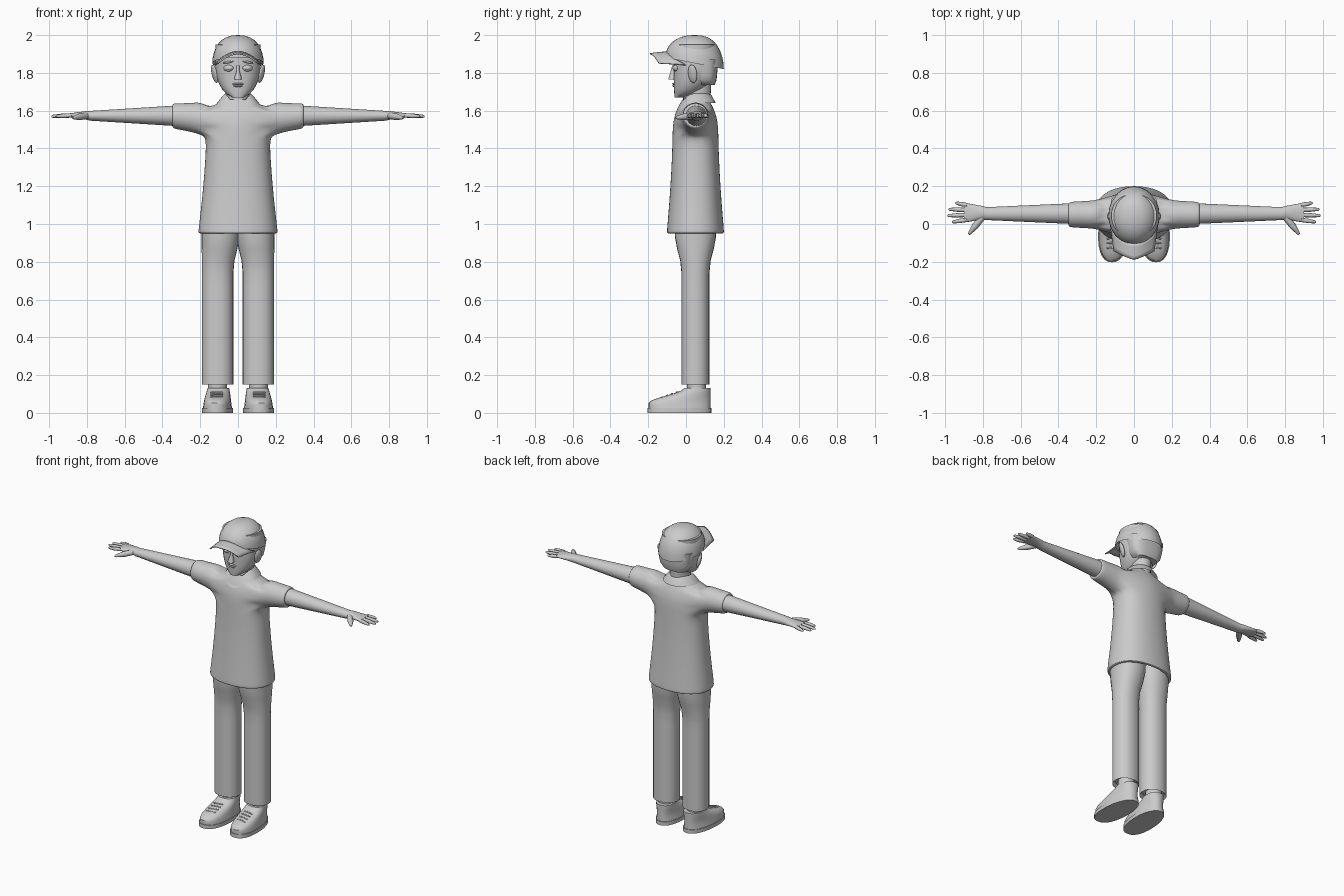
import bpy, bmesh, math
from mathutils import Vector, Matrix

if "Cube" in bpy.data.objects:
    bpy.data.objects.remove(bpy.data.objects["Cube"], do_unlink=True)

grey = bpy.data.materials.new("plain_grey")
grey.use_nodes = True
grey.diffuse_color = (.6, .6, .6, 1)
grey.node_tree.nodes["Principled BSDF"].inputs["Base Color"].default_value = grey.diffuse_color


def mix(start, end, t):
    return start + (end - start) * t


def ease(t):
    t = max(0, min(1, t))
    return t * t * (3 - 2 * t)


def steps(count):
    return [k / (count - 1) for k in range(count)]


def finish(name, bm, mirror=False, subsurf=0, angle=50):
    bmesh.ops.recalc_face_normals(bm, faces=bm.faces)
    mesh = bpy.data.meshes.new(name)
    bm.to_mesh(mesh)
    bm.free()
    mesh.materials.append(grey)
    ob = bpy.data.objects.new(name, mesh)
    bpy.context.collection.objects.link(ob)
    bpy.ops.object.select_all(action="DESELECT")
    ob.select_set(True)
    bpy.context.view_layer.objects.active = ob
    bpy.ops.object.shade_smooth_by_angle(angle=math.radians(angle))
    if mirror:
        ob.modifiers.new("mirror", "MIRROR")
    if subsurf:
        modifier = ob.modifiers.new("smooth", "SUBSURF")
        modifier.levels = modifier.render_levels = subsurf
    return ob


def loft(bm, rings, axis="z", sides=24, power=2, bottom=True, top=True):
    """Skin rings of (position, centre a, centre b, radius a, radius b)."""
    def bulge(value):
        return math.copysign(abs(value) ** (2 / power), value) if abs(value) > .001 else 0

    loops = []
    for position, centre_a, centre_b, radius_a, radius_b in rings:
        loop = []
        for i in range(sides):
            turn = math.tau * i / sides
            a = centre_a + radius_a * bulge(math.cos(turn))
            b = centre_b + radius_b * bulge(math.sin(turn))
            loop.append(bm.verts.new((a, b, position) if axis == "z" else (position, a, b)))
        loops.append(loop)
    for lower, upper in zip(loops, loops[1:]):
        for i in range(sides):
            bm.faces.new((lower[i - 1], lower[i], upper[i], upper[i - 1]))
    if bottom:
        bm.faces.new(loops[0])
    if top:
        bm.faces.new(loops[-1])
    return loops


def part(name, rings, mirror=False, **options):
    bm = bmesh.new()
    loft(bm, rings, **options)
    return finish(name, bm, mirror)


def ball(name, location, size, tilt=0, yaw=0, mirror=False):
    bm = bmesh.new()
    bmesh.ops.create_uvsphere(bm, u_segments=16, v_segments=10, radius=1)
    turn = Matrix.Rotation(yaw, 4, "Z") @ Matrix.Rotation(tilt, 4, "Y")
    bm.transform(Matrix.Translation(location) @ turn @ Matrix.Diagonal((*size, 1)))
    return finish(name, bm, mirror)


def rod(bm, start, end, radius, tip):
    """Tapered rod with a rounded tip, used for fingers and laces."""
    start, end = Vector(start), Vector(end)
    length = (end - start).length
    aim = (end - start).to_track_quat("Z", "Y").to_matrix().to_4x4()
    outline = ((0, radius), (length / 2, radius), (length - tip, tip), (length, tip / 2))
    loops = loft(bm, [(along, 0, 0, r, r) for along, r in outline], sides=8)
    bmesh.ops.transform(bm, matrix=Matrix.Translation(start) @ aim,
                        verts=[v for loop in loops for v in loop])


# Shirt: flared body with side openings bridged to the sleeves
HEM, ARMPIT, SHOULDER, MIDDLE = .95, 1.46, 1.66, .05
bm = bmesh.new()
body = [(HEM, 0, MIDDLE, .19, .14), (HEM, 0, MIDDLE, .214, .154)]
for t in steps(7):
    flare = (1 - t) ** 1.5
    body.append((mix(HEM + .015, ARMPIT, t), 0, MIDDLE, mix(.172, .214, flare), mix(.124, .154, flare)))
for t in steps(5)[1:]:
    body.append((mix(ARMPIT, SHOULDER, t ** .9), 0, MIDDLE,
                 mix(.172, .08, t ** 4), mix(.124, .07, t ** 2.5)))
loft(bm, body, sides=16, power=2.3, bottom=False, top=False)
gaps = [f for f in bm.faces if ARMPIT < f.calc_center_median().z < SHOULDER - .025
        and abs(f.calc_center_median().x) > .09]
bmesh.ops.delete(bm, geom=gaps, context="FACES")
for side in (1, -1):
    hole = [e for e in bm.edges if e.is_boundary and side * e.verts[0].co.x > .01
            and all(ARMPIT - .01 < v.co.z < SHOULDER - .002 for v in e.verts)]
    rings = [(side * mix(.2, .35, t), MIDDLE, mix(1.56, 1.573, t),
              mix(.077, .068, t), mix(.088, .068, t ** .6)) for t in steps(4)]
    rings.append((side * .345, MIDDLE, 1.573, .05, .05))
    sleeve = loft(bm, rings, axis="x", sides=16, bottom=False, top=False)
    rim = [e for e in bm.edges if all(v in sleeve[0] for v in e.verts)]
    bmesh.ops.bridge_loops(bm, edges=hole + rim)
finish("shirt", bm, subsurf=2, angle=80)

# Collar: folded band that dips into a V at the front
bm = bmesh.new()
loft(bm, [(1.65, 0, MIDDLE, .065, .07), (1.69, 0, MIDDLE, .068, .075),
          (1.68, 0, MIDDLE, .08, .086), (1.64, 0, MIDDLE, .112, .108)],
     sides=32, bottom=False, top=False)
for v in bm.verts:
    front = max(0, (MIDDLE - v.co.y) / math.hypot(v.co.x, v.co.y - MIDDLE))
    v.co.z -= .055 * front ** 3
finish("collar", bm)

# Neck and head: the head widens from a forward chin to a round skull
part("neck", [(1.58, 0, .055, .06, .07), (1.77, 0, .06, .06, .075)])
skull = []
for t in steps(14):
    width = .12 * math.sqrt(1 - (1 - min(1, (t + .02) / .62)) ** 2)
    skull.append((mix(1.67, 1.95, t), 0, .046 - .87 * (.12 - width), width, width * .93))
part("head", skull, power=2.2, sides=28)
part("hair", [(mix(1.735, 1.87, t), 0, .1, mix(.08, .124, t ** .4), mix(.052, .07, t ** .4))
              for t in steps(6)], power=2.8)

# Face
part("nose", [(mix(1.765, 1.84, t), 0, mix(-.074, -.063, t), mix(.02, .008, ease(t * 1.5)),
               mix(.02, .01, t)) for t in steps(6)], sides=12)
ball("ear", (.124, .035, 1.795), (.012, .026, .05), tilt=.25, yaw=-.45, mirror=True)
ball("eyelid", (.05, -.055, 1.825), (.028, .011, .017), yaw=.3, mirror=True)
ball("eye", (.05, -.06, 1.825), (.022, .01, .011), yaw=.3, mirror=True)
ball("eyebrow", (.053, -.058, 1.857), (.03, .008, .006), tilt=.15, yaw=.3, mirror=True)
for name, height, width in (("upper_lip", 1.742, .03), ("lower_lip", 1.731, .024)):
    ball(name, (0, -.064, height), (width, .009, .006))

# Cap crown: dome whose lower edge slopes down to the back
bm = bmesh.new()
dome = [(1.87, 0, MIDDLE, .115, .13)]
for t in steps(9):
    spread = max(.05, math.cos(t * math.pi / 2) ** .8)
    dome.append((1.85 + .15 * math.sin(t * math.pi / 2), 0, MIDDLE - .005, .136 * spread, .155 * spread))
loft(bm, dome, bottom=False)
for v in bm.verts:
    v.co.z -= .2 * (v.co.y - MIDDLE) * (2 - v.co.z) / .15
finish("cap_crown", bm)

# Cap brim: arched sheet with a shallow point at the front
bm = bmesh.new()
bmesh.ops.create_grid(bm, x_segments=12, y_segments=4, size=1)
for v in bm.verts:
    across, out = v.co.x, (1 - v.co.y) / 2
    inner = Vector((.128 * across, MIDDLE - .15 * math.sqrt(1 - .88 * across ** 2), 0))
    outer = Vector((.108 * across, -.19 + .045 * abs(across) ** 1.2, 0))
    v.co = inner.lerp(outer, out)
    v.co.z = 1.915 - 4.3 * v.co.x ** 2 - .01 * out
brim = finish("cap_brim", bm)
brim.modifiers.new("thickness", "SOLIDIFY").thickness = .008

# Arms taper to the wrist, then flatten and widen into the palm
arm = [(mix(.3, .78, t), .055, 1.573, mix(.056, .034, t), mix(.056, .026, t)) for t in steps(6)]
for t in steps(6)[1:]:
    arm.append((mix(.78, .9, t), .06, 1.575, mix(.034, .05, ease(t)), mix(.026, .01, t)))
part("arm", arm, axis="x", mirror=True)
bm = bmesh.new()
for k, t in enumerate(steps(4)):
    reach = .99 - .015 * (k - 1.3) ** 2
    rod(bm, (.885, mix(.022, .1, t), 1.575), (reach, mix(.01, .112, t), 1.57), .0115, .008)
rod(bm, (.805, .035, 1.573), (.875, -.055, 1.562), .018, .009)
finish("fingers", bm, mirror=True)

# Trousers: straight legs that swell and meet at the hips
leg = [(.17, .108, MIDDLE, .066, .06)]
for t in steps(14):
    height = mix(.15, 1, t)
    hip = ease((height - .75) / .2)
    leg.append((height, mix(.108, .092, hip), MIDDLE, mix(.083, .101, hip), mix(.074, .11, hip)))
part("trouser_leg", leg, mirror=True, power=2.2)

# Ankles, shoes and laces
part("ankle", [(height, .108, .055, .05, .05) for height in (.1, .2)], mirror=True)
bm = bmesh.new()
sole = [(height, .108, -.034, .081, .169) for height in (0, .025)]
upper = []
for t in steps(9):
    toe = mix(-.198, -.01, ease((t - .25) / .75))
    upper.append((mix(.025, .132, t), .108, (toe + .13) / 2, mix(.077, .06, t), (.13 - toe) / 2))
loft(bm, sole + upper, sides=28, power=2.4)
for v in bm.verts:  # narrower heel, toe turned slightly outward
    v.co.x = .108 + (v.co.x - .108) * (1 - .9 * max(0, v.co.y)) - .05 * (v.co.y + .03)
finish("shoe", bm, mirror=True, angle=40)
bm = bmesh.new()
for t in steps(4):
    y, z = mix(-.045, -.12, t), mix(.108, .083, t)
    rod(bm, (.08, y, z), (.145, y - .008, z), .005, .004)
finish("laces", bm, mirror=True)
